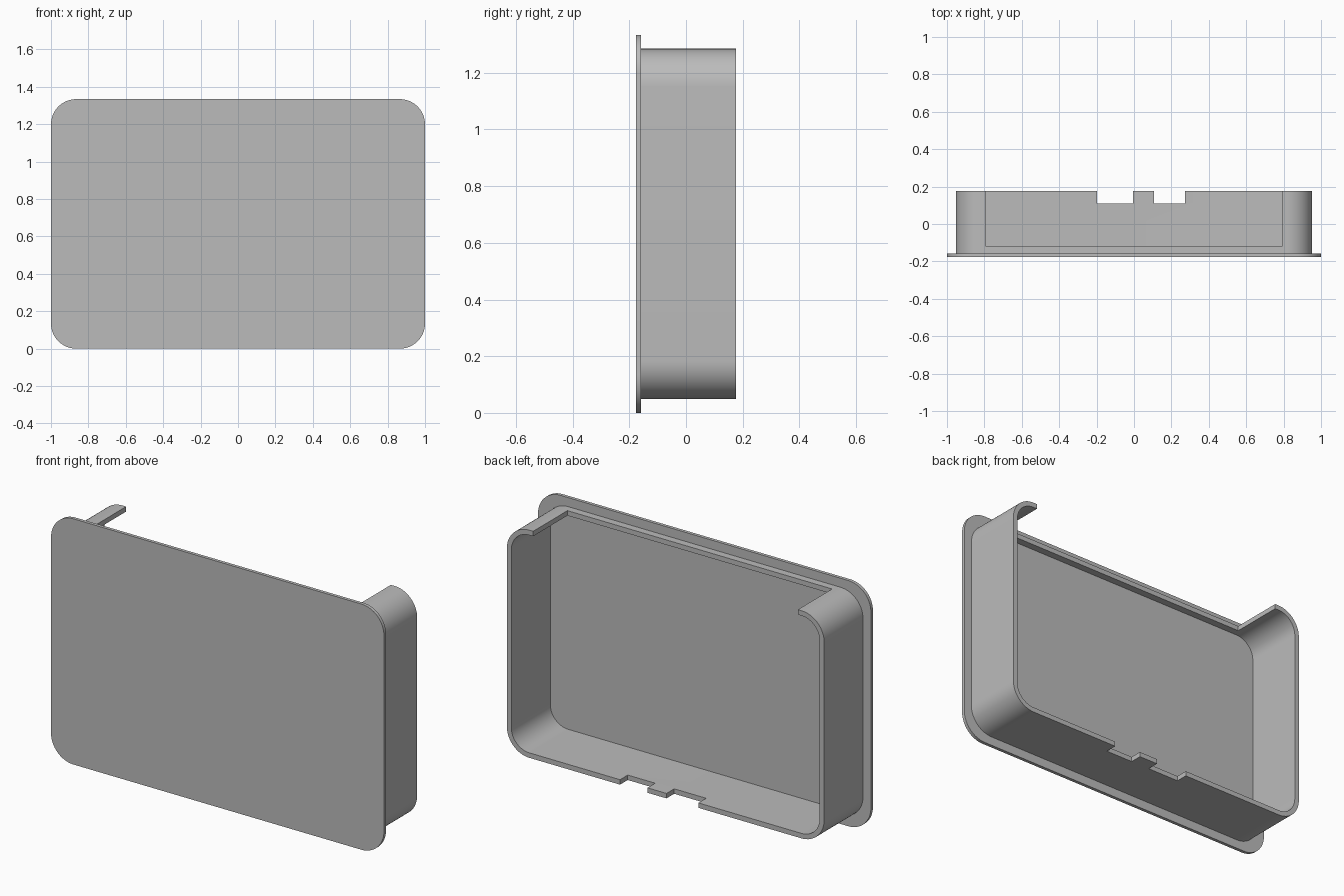
import bpy
import bmesh
from math import sin, cos, pi
from mathutils import Vector

if "Cube" in bpy.data.objects:
    bpy.data.objects.remove(bpy.data.objects["Cube"], do_unlink=True)

HEIGHT = 1.334
MID_Z = HEIGHT / 2
FRONT, PLATE_BACK, REAR = -0.176, -0.158, 0.176
WALL = 0.027

grey = bpy.data.materials.new("plain grey")
grey.use_nodes = True
colour = (0.5, 0.5, 0.5, 1)
grey.diffuse_color = colour
grey.node_tree.nodes["Principled BSDF"].inputs["Base Color"].default_value = colour


def rounded_rect(half_x, half_z, radius, y, steps=16):
    """Points of a rounded rectangle in the XZ plane, centred on MID_Z."""
    points = []
    for quarter, (sx, sz) in enumerate([(1, 1), (-1, 1), (-1, -1), (1, -1)]):
        for i in range(steps + 1):
            a = (quarter + i / steps) * pi / 2
            points.append(Vector((sx * (half_x - radius) + radius * cos(a), y,
                                  MID_Z + sz * (half_z - radius) + radius * sin(a))))
    return points


def finish(name, bm):
    bmesh.ops.recalc_face_normals(bm, faces=bm.faces)
    mesh = bpy.data.meshes.new(name)
    bm.to_mesh(mesh)
    bm.free()
    mesh.materials.append(grey)
    obj = bpy.data.objects.new(name, mesh)
    bpy.context.collection.objects.link(obj)
    return obj


def bridge(bm, loop_a, loop_b):
    n = len(loop_a)
    for i in range(n):
        j = (i + 1) % n
        bm.faces.new((loop_a[i], loop_a[j], loop_b[j], loop_b[i]))


def add_loop(bm, points):
    return [bm.verts.new(p) for p in points]


def box(name, x0, x1, y0, y1, z0, z1):
    bm = bmesh.new()
    bmesh.ops.create_cube(bm, size=1)
    for v in bm.verts:
        v.co = ((x0 + x1) / 2 + v.co.x * (x1 - x0),
                (y0 + y1) / 2 + v.co.y * (y1 - y0),
                (z0 + z1) / 2 + v.co.z * (z1 - z0))
    return finish(name, bm)


def smooth(obj):
    bpy.ops.object.select_all(action='DESELECT')
    obj.select_set(True)
    bpy.context.view_layer.objects.active = obj
    bpy.ops.object.shade_smooth_by_angle(angle=0.5)


# Front plate
bm = bmesh.new()
front = add_loop(bm, rounded_rect(1, MID_Z, 0.135, FRONT))
back = add_loop(bm, rounded_rect(1, MID_Z, 0.135, PLATE_BACK))
bridge(bm, front, back)
bm.faces.new(front)
bm.faces.new(back)
front_plate = finish("front_plate", bm)

# Surrounding wall, set slightly into the plate
half_x, half_z, radius = 0.953, 0.618, 0.135
bm = bmesh.new()
loops = []
for inset, y in [(0, PLATE_BACK - 0.008), (0, REAR), (WALL, REAR), (WALL, PLATE_BACK - 0.008)]:
    loops.append(add_loop(bm, rounded_rect(half_x - inset, half_z - inset, radius - inset, y)))
for i in range(4):
    bridge(bm, loops[i], loops[(i + 1) % 4])
rim_wall = finish("rim_wall", bm)

# Top opening and the two notches in the lower edge
cutters = [
    box("top_opening_cutter", -0.795, 0.795, -0.118, 0.3, 1.1, 1.5),
    box("wide_notch_cutter", -0.198, -0.006, 0.11, 0.3, -0.1, 0.2),
    box("narrow_notch_cutter", 0.108, 0.273, 0.11, 0.3, -0.1, 0.2),
]
bpy.context.view_layer.objects.active = rim_wall
for cutter in cutters:
    cutter.hide_render = True
    mod = rim_wall.modifiers.new(cutter.name, 'BOOLEAN')
    mod.operation = 'DIFFERENCE'
    mod.solver = 'EXACT'
    mod.object = cutter
    bpy.ops.object.modifier_apply(modifier=mod.name)
for cutter in cutters:
    bpy.data.objects.remove(cutter, do_unlink=True)

for part in (front_plate, rim_wall):
    smooth(part)
